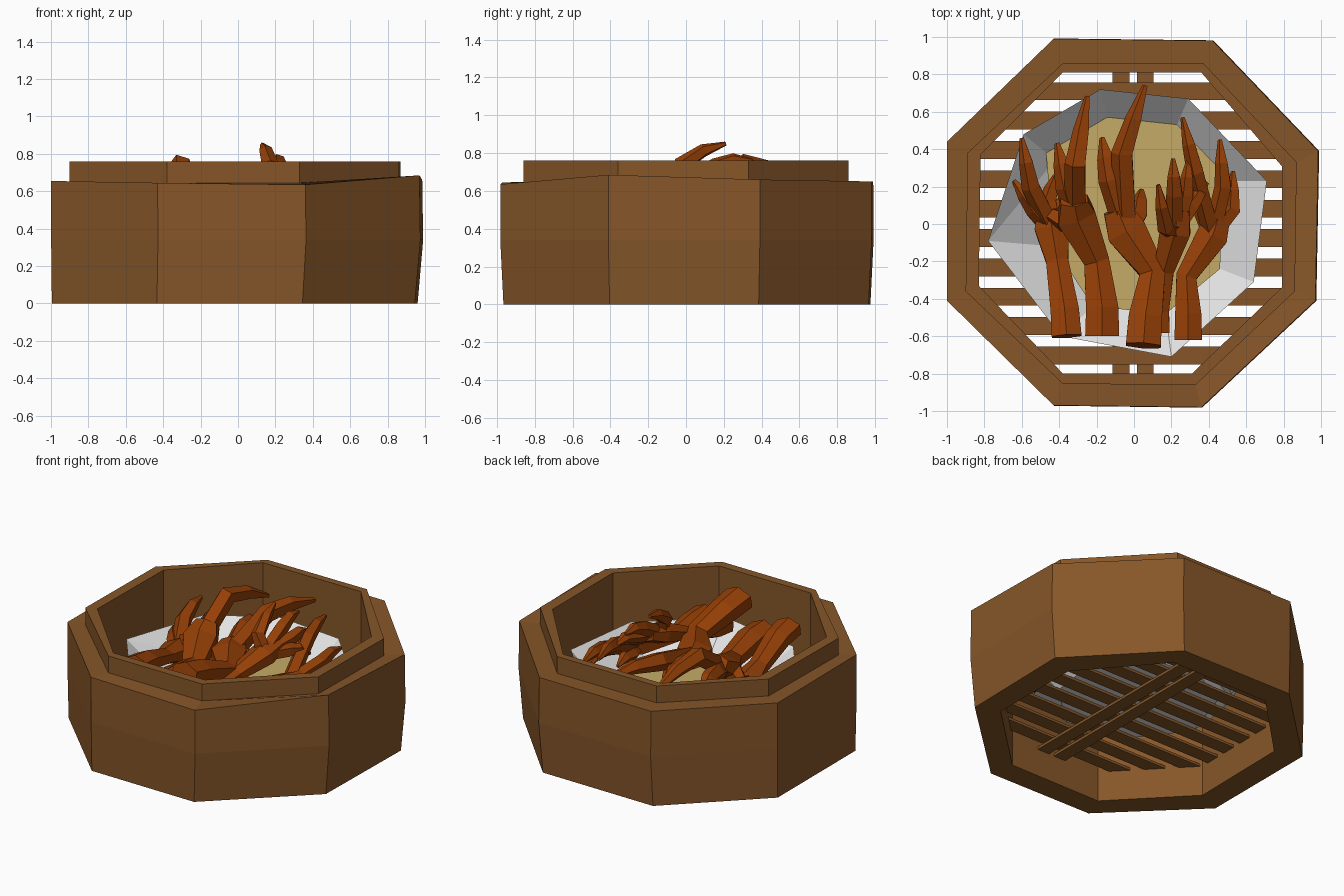
import bpy, bmesh, math
from mathutils import Vector

cube = bpy.data.objects.get("Cube")
if cube:
    bpy.data.objects.remove(cube, do_unlink=True)


def material(name, r, g, b):
    mat = bpy.data.materials.new(name)
    mat.use_nodes = True
    mat.diffuse_color = (r, g, b, 1)
    shader = next(n for n in mat.node_tree.nodes if n.type == 'BSDF_PRINCIPLED')
    shader.inputs["Base Color"].default_value = (r, g, b, 1)
    shader.inputs["Roughness"].default_value = 0.8
    return mat


wood = material("bamboo_brown", 0.24, 0.094, 0.022)
china = material("bowl_white", 0.8, 0.8, 0.8)
broth = material("sauce_yellow", 0.56, 0.41, 0.135)
skin = material("cooked_orange", 0.30, 0.05, 0.002)


def finish(name, bm, mat):
    bmesh.ops.recalc_face_normals(bm, faces=bm.faces)
    mesh = bpy.data.meshes.new(name)
    bm.to_mesh(mesh)
    bm.free()
    mesh.materials.append(mat)
    obj = bpy.data.objects.new(name, mesh)
    bpy.context.collection.objects.link(obj)
    return obj


def bridge(bm, a, b):
    """Join two vertex rings with quads."""
    for i in range(len(a)):
        j = (i + 1) % len(a)
        bm.faces.new((a[i], a[j], b[j], b[i]))


def loft(bm, rings, ending):
    """Skin a chain of rings; ending is 'loop' or 'caps'."""
    loops = [[bm.verts.new(p) for p in ring] for ring in rings]
    for a, b in zip(loops, loops[1:]):
        bridge(bm, a, b)
    if ending == 'loop':
        bridge(bm, loops[-1], loops[0])
    else:
        bm.faces.new(loops[0])
        bm.faces.new(loops[-1])


def level(outline, scale, z, shift=0):
    return [(p[0] * scale + shift, p[1] * scale, z) for p in outline]


# Steamer basket: hand-cut octagon with a stepped rim
shell = [(-.43, .99, .65), (.42, .98, .65), (.985, .39, .66), (.97, -.41, .685),
         (.36, -.98, .635), (-.43, -.97, .645), (-1, -.41, .655), (-1, .44, .65)]
rim_outer = [(-.38, .86), (.37, .86), (.87, .33), (.86, -.36),
             (.33, -.86), (-.38, -.855), (-.9, -.36), (-.89, .38)]
rim_inner = [(-.38, .81), (.36, .81), (.79, .31), (.79, -.34),
             (.31, -.8), (-.38, -.8), (-.83, -.33), (-.82, .37)]
bm = bmesh.new()
loft(bm, [level(shell, .985, 0, -.01), level(shell, 1.002, .34, .003), shell,
          level(rim_outer, 1, .645), level(rim_outer, 1, .76),
          level(rim_inner, 1, .76), level(rim_inner, 1, 0)], 'loop')
finish("steamer_basket", bm, wood)


def bar(name, x, y, z, w, d, h):
    bm = bmesh.new()
    bmesh.ops.create_cube(bm, size=1)
    for v in bm.verts:
        v.co = Vector((x + v.co.x * w, y + v.co.y * d, z + v.co.z * h))
    finish(name, bm, wood)


# Floor slats, trimmed to the octagon, over two cross bars
for i in range(10):
    y = .71 - i * .157
    half = .88 - max(0, abs(y) - .33) * .95
    bar("floor_slat", -.02, y, .215, 2 * half, .095, .018)
for x in (-.07, .06):
    bar("cross_bar", x, 0, .197, .09, 1.64, .018)

# Bowl and sauce
bowl = [(-.18, .72), (.29, .67), (.71, .23), (.64, -.31),
        (.2, -.71), (-.39, -.6), (-.78, -.09), (-.59, .48)]
pool = [(-.13, .61), (.24, .55), (.48, .36), (.46, -.24),
        (.17, -.48), (-.22, -.44), (-.43, -.12), (-.47, .38)]
bm = bmesh.new()
loft(bm, [level(bowl, .68, .228), level(bowl, 1, .475), level(pool, 1, .28)], 'caps')
finish("bowl", bm, china)
bm = bmesh.new()
loft(bm, [level(pool, .99, .282), level(pool, 1, .315)], 'caps')
finish("sauce", bm, broth)


def tube(bm, path, radii, sides, flat=1.0):
    """Faceted limb that follows a path."""
    pts = [Vector(p) for p in path]
    rings = []
    for i, p in enumerate(pts):
        along = (pts[min(i + 1, len(pts) - 1)] - pts[max(i - 1, 0)]).normalized()
        side = along.cross(Vector((0, 0, 1))).normalized()
        up = side.cross(along)
        ring = []
        for k in range(sides):
            a = math.tau * (k + .5) / sides
            ring.append(p + (side * math.cos(a) + up * math.sin(a) * flat) * radii[i])
        rings.append(ring)
    loft(bm, rings, 'caps')


def foot(name, leg, toes, girth=1.0):
    """Leg from knuckle to palm, with toes given as (joint, tip)."""
    bm = bmesh.new()
    radii = [r * girth for r in (.1, .095, .075, .115, .08)]
    tube(bm, leg, radii, 6, .75)
    palm = Vector(leg[-2])
    for joint, tip in toes:
        joint, tip = Vector(joint), Vector(tip)
        bend = joint.lerp(tip, .5) + Vector((0, 0, .02))
        toe = [r * girth for r in (.06, .058, .044, .014)]
        tube(bm, (palm, joint, bend, tip), toe, 5)
    finish(name, bm, skin)


# Five braised feet, laid with their toes to the back
foot("foot_far_right",
     [(-.36, -.6, .6), (-.37, -.46, .58), (-.41, -.2, .5), (-.44, -.02, .46), (-.45, .08, .46)],
     [((-.53, .08, .48), (-.64, .23, .46)), ((-.55, .2, .56), (-.6, .46, .6)),
      ((-.46, .12, .44), (-.42, .26, .4)), ((-.39, .08, .43), (-.34, .18, .38))], .92)
foot("foot_right",
     [(-.17, -.6, .52), (-.17, -.45, .52), (-.2, -.2, .49), (-.31, .04, .55), (-.32, .13, .62)],
     [((-.31, .32, .74), (-.25, .68, .62)), ((-.36, .2, .6), (-.41, .43, .56)),
      ((-.39, .02, .52), (-.48, .06, .45))], 1.05)
foot("foot_middle",
     [(.05, -.65, .67), (.06, -.5, .64), (.1, -.26, .56), (-.04, -.04, .54), (-.09, .08, .56)],
     [((-.06, .38, .66), (.06, .74, .65)), ((-.13, .24, .6), (-.17, .46, .56)),
      ((.02, .06, .5), (.04, .18, .44))], 1.08)
foot("foot_left",
     [(.12, -.58, .5), (.12, -.46, .51), (.16, -.25, .55), (.22, -.04, .62), (.24, .08, .65)],
     [((.17, -.02, .74), (.13, .21, .85)), ((.22, .16, .73), (.21, .35, .76)),
      ((.28, .16, .66), (.29, .34, .66)), ((.31, .1, .62), (.39, .22, .57))], .82)
foot("foot_far_left",
     [(.29, -.62, .51), (.29, -.48, .51), (.28, -.28, .5), (.42, -.06, .48), (.46, .06, .49)],
     [((.48, .2, .54), (.46, .45, .54)), ((.33, .28, .64), (.26, .57, .66)),
      ((.53, .08, .48), (.53, .28, .44)), ((.37, .06, .47), (.36, .22, .45))], .85)
